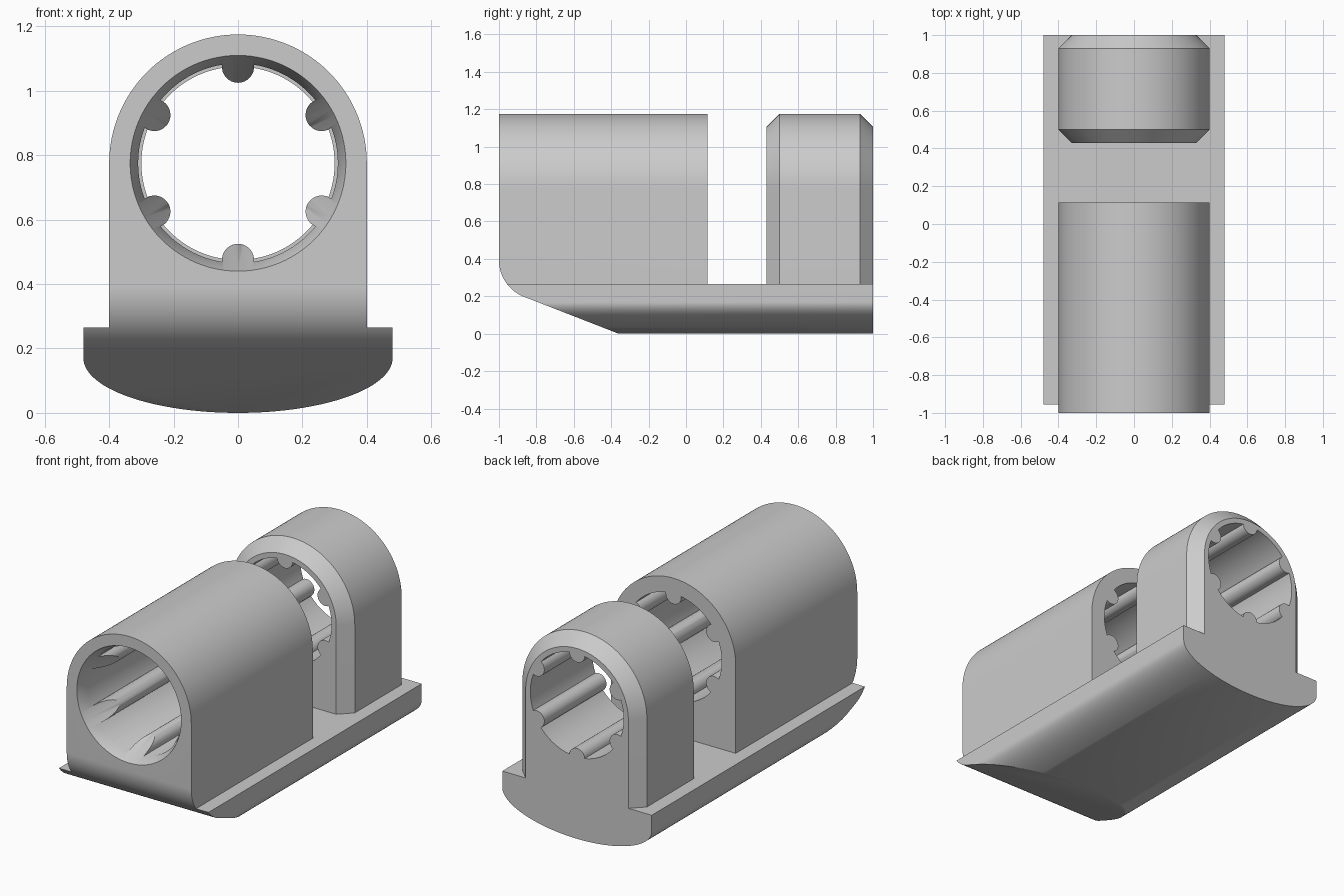
import bpy, bmesh
from math import sin, cos, pi, acos, atan2, radians, hypot

cube = bpy.data.objects.get("Cube")
if cube:
    bpy.data.objects.remove(cube, do_unlink=True)

grey = bpy.data.materials.new("Light grey")
grey.use_nodes = True
COLOUR = (0.6, 0.6, 0.6, 1)
grey.diffuse_color = COLOUR
grey.node_tree.nodes["Principled BSDF"].inputs["Base Color"].default_value = COLOUR

AXIS_Z = 0.775    # height of the bore axis
DECK = 0.265      # top of the base
HALF = 0.4        # half width of the clamps
RIB_PITCH, RIB = 0.3, 0.05


def loft(name, rings):
    """Closed solid through rings of equal point count."""
    bm = bmesh.new()
    loops = [[bm.verts.new(p) for p in ring] for ring in rings]
    n = len(loops[0])
    for a, b in zip(loops, loops[1:]):
        for i in range(n):
            j = (i + 1) % n
            bm.faces.new((a[i], a[j], b[j], b[i]))
    bm.faces.new(loops[0])
    bm.faces.new(loops[-1])
    bmesh.ops.recalc_face_normals(bm, faces=bm.faces)
    mesh = bpy.data.meshes.new(name)
    bm.to_mesh(mesh)
    bm.free()
    mesh.materials.append(grey)
    ob = bpy.data.objects.new(name, mesh)
    bpy.context.collection.objects.link(ob)
    return ob


def along_y(profile, y):
    return [(x, y, z) for x, z in profile]


def arch(r):
    arc = [(r * cos(pi * i / 64), AXIS_Z + r * sin(pi * i / 64)) for i in range(65)]
    return [(r, DECK)] + arc + [(-r, DECK)]


def circle(r, n=96):
    return [(r * cos(2 * pi * i / n), AXIS_Z + r * sin(2 * pi * i / n)) for i in range(n)]


def ribbed_bore(r):
    """Circle with six round ribs standing into it."""
    reach = acos((RIB_PITCH**2 + RIB**2 - r * r) / (2 * RIB_PITCH * RIB))
    edge = atan2(RIB * sin(reach), RIB_PITCH - RIB * cos(reach))
    pts = []
    for k in range(6):
        mid = pi / 2 + k * pi / 3
        for i in range(17):
            a = reach * (i / 8 - 1)
            u, v = RIB_PITCH - RIB * cos(a), RIB * sin(a)
            t, d = mid + atan2(v, u), hypot(u, v)
            pts.append((d * cos(t), AXIS_Z + d * sin(t)))
        for i in range(1, 14):
            t = mid + edge + (pi / 3 - 2 * edge) * i / 14
            pts.append((r * cos(t), AXIS_Z + r * sin(t)))
    return pts


def cut(ob, cutter):
    cutter.hide_render = True
    mod = ob.modifiers.new("cut", "BOOLEAN")
    mod.operation, mod.solver, mod.object = "DIFFERENCE", "EXACT", cutter
    bpy.context.view_layer.objects.active = ob
    bpy.ops.object.modifier_apply(modifier=mod.name)


# Base: straight sides over an elliptical belly
belly = [(0.48 * cos(pi * i / 64), 0.17 - 0.17 * sin(pi * i / 64)) for i in range(65)]
section = [(0.48, DECK)] + belly + [(-0.48, DECK)]
base = loft("base", [along_y(section, -1), along_y(section, 1)])

# Clamps: plain front one, rear one bevelled at both ends
front_clamp = loft("front_clamp", [along_y(arch(HALF), y) for y in (-1, 0.115)])
rear_clamp = loft("rear_clamp", [along_y(arch(r), y) for r, y in
                                 ((0.33, 0.43), (HALF, 0.5), (HALF, 0.93), (0.33, 1))])

# Sloping nose with a rounded front
slope, radius = radians(21.3), 0.21
toe = -0.36
turn = pi / 2 - slope
rise = (toe + 1) * sin(slope) / cos(slope)
centre_z = rise + radius * sin(turn / 2) / cos(turn / 2)
nose = [(toe + 0.3 * cos(slope), -0.3 * sin(slope))]
for i in range(25):
    a = turn * (1 - i / 24)
    nose.append((-1 + radius - radius * cos(a), centre_z - radius * sin(a)))
nose += [(-1.3, centre_z), (-1.3, -0.3)]
nose_cutter = loft("nose_cutter", [[(x, y, z) for y, z in nose] for x in (-0.7, 0.7)])
cut(base, nose_cutter)
cut(front_clamp, nose_cutter)

# Ribbed bores and the flared mouth
front_bore = loft("front_bore_cutter", [along_y(ribbed_bore(0.31), y) for y in (-1.1, 0.25)])
rear_bore = loft("rear_bore_cutter", [along_y(ribbed_bore(0.3), y) for y in (0.3, 1.1)])
flare = 0.386
mouth = loft("mouth_cutter", [along_y(circle(0.335 - flare * d), -1 + d) for d in (-0.05, 0.25)])
cut(front_clamp, front_bore)
cut(front_clamp, mouth)
cut(rear_clamp, rear_bore)

for cutter in (nose_cutter, front_bore, rear_bore, mouth):
    bpy.data.objects.remove(cutter, do_unlink=True)

# Smooth the round surfaces, keep edges sharp
bpy.ops.object.select_all(action="DESELECT")
for ob in (base, front_clamp, rear_clamp):
    ob.select_set(True)
bpy.context.view_layer.objects.active = base
bpy.ops.object.shade_smooth_by_angle(angle=radians(25))
